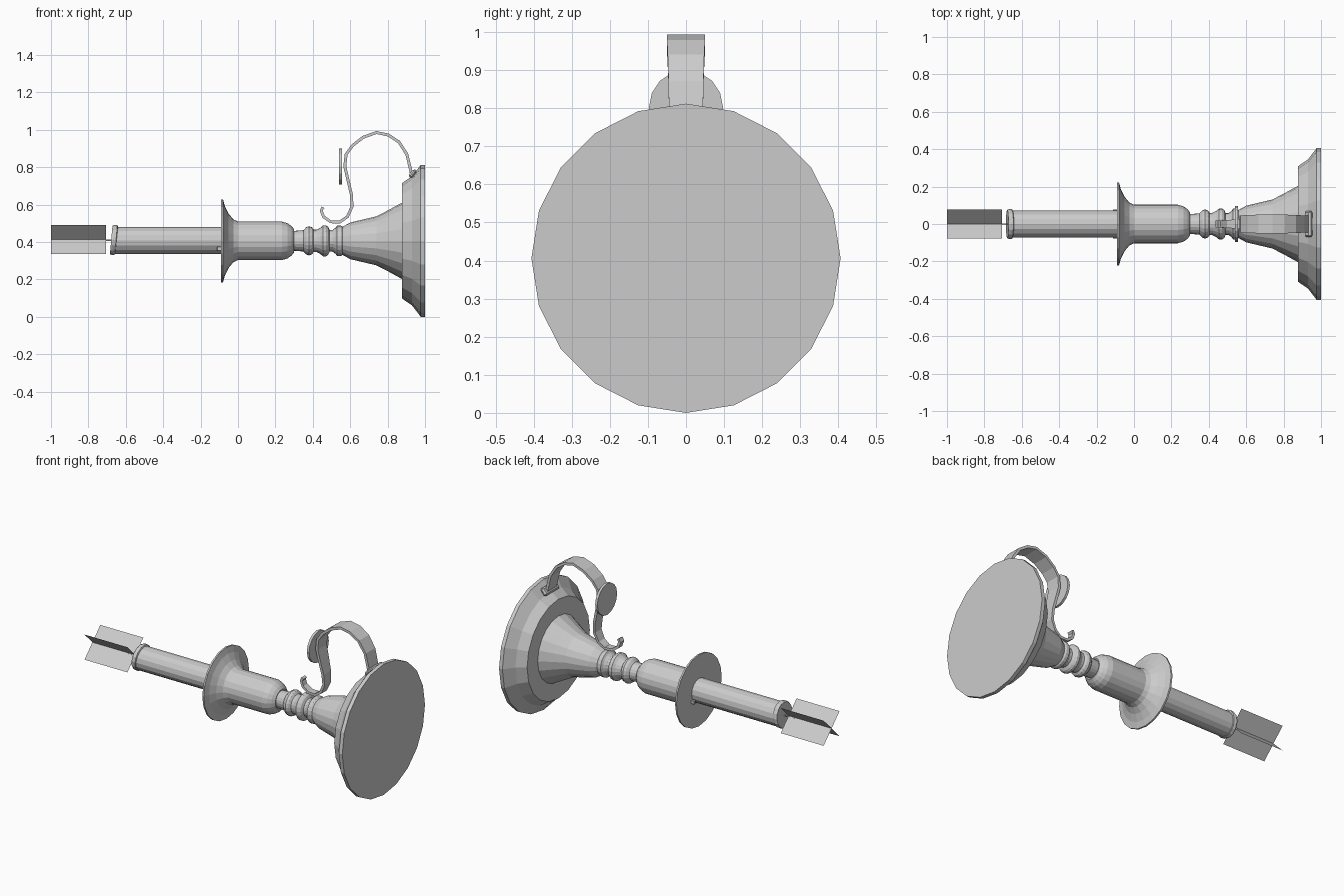
import bpy, bmesh, math
from mathutils import Vector, Matrix

if "Cube" in bpy.data.objects:
    bpy.data.objects.remove(bpy.data.objects["Cube"])

AXIS_Z = 0.406


def finish(name, bm):
    bmesh.ops.recalc_face_normals(bm, faces=bm.faces)
    me = bpy.data.meshes.new(name)
    bm.to_mesh(me)
    bm.free()
    ob = bpy.data.objects.new(name, me)
    bpy.context.collection.objects.link(ob)
    return ob


def lathe(name, profile, sides=20, z=AXIS_Z, lean=0.0):
    """Spin (x, radius) points round the long axis; lean shears rings along x."""
    bm = bmesh.new()
    rings = []
    for x, r in profile:
        rings.append([bm.verts.new((x + lean * r * math.cos(a), r * math.sin(a),
                                    z + r * math.cos(a)))
                      for a in (2 * math.pi * i / sides for i in range(sides))])
    for a, b in zip(rings, rings[1:]):
        for i in range(sides):
            j = (i + 1) % sides
            bm.faces.new((a[i], a[j], b[j], b[i]))
    bm.faces.new(rings[0])
    bm.faces.new(rings[-1])
    return finish(name, bm)


def ribbon(name, path, thick):
    """Sweep a flat strip along (x, z, half width) points."""
    bm = bmesh.new()
    loops = []
    for i, (x, z, w) in enumerate(path):
        p, q = path[max(i - 1, 0)], path[min(i + 1, len(path) - 1)]
        t = Vector((q[0] - p[0], 0, q[1] - p[1])).normalized()
        n = Vector((-t.z, 0, t.x)) * thick / 2
        c = Vector((x, 0, z))
        loops.append([bm.verts.new(c + n * s + Vector((0, w * u, 0)))
                      for s, u in ((1, 1), (1, -1), (-1, -1), (-1, 1))])
    for a, b in zip(loops, loops[1:]):
        for i in range(4):
            j = (i + 1) % 4
            bm.faces.new((a[i], a[j], b[j], b[i]))
    bm.faces.new(loops[0])
    bm.faces.new(loops[-1])
    return finish(name, bm)


def box(name, centre, size, tilt=0.0, bevel=0.0):
    bm = bmesh.new()
    m = (Matrix.Translation(centre) @ Matrix.Rotation(tilt, 4, 'Y')
         @ Matrix.Diagonal((*size, 1)))
    bmesh.ops.create_cube(bm, size=1, matrix=m)
    if bevel:
        bmesh.ops.bevel(bm, geom=bm.edges[:], offset=bevel, segments=1,
                        affect='EDGES')
    return finish(name, bm)


# Flared foot with its stepped rim
lathe("foot_rim", [(1.0, 0.406), (0.977, 0.406), (0.93, 0.345), (0.876, 0.308),
                   (0.876, 0.18)])
lathe("foot_cone", [(0.88, 0.206), (0.80, 0.162), (0.74, 0.131), (0.60, 0.098),
                    (0.55, 0.07)])

# Turned stem beads
lathe("stem", [(0.56, 0.075), (0.55, 0.082), (0.53, 0.082), (0.522, 0.07),
               (0.505, 0.058), (0.49, 0.058), (0.482, 0.075), (0.47, 0.083),
               (0.455, 0.083), (0.44, 0.07), (0.42, 0.06), (0.405, 0.06),
               (0.395, 0.073), (0.38, 0.078), (0.365, 0.073), (0.35, 0.057),
               (0.30, 0.053), (0.28, 0.053)])

# Candle cup flaring into the drip pan
lathe("cup_and_pan", [(0.295, 0.05), (0.30, 0.062), (0.285, 0.08), (0.265, 0.094),
                      (0.235, 0.103), (0.0, 0.103), (-0.025, 0.115),
                      (-0.05, 0.145), (-0.07, 0.185), (-0.08, 0.222),
                      (-0.09, 0.222)])

# Candle, melted lip, and wax drips at the pan
CZ = 0.408
lathe("candle", [(-0.05, 0.073), (-0.66, 0.073)], 16, CZ)
lathe("candle_lip", [(-0.648, 0.07), (-0.652, 0.079), (-0.667, 0.081),
                     (-0.678, 0.076), (-0.676, 0.062)], 16, CZ + 0.003, 0.09)
for s in (-1, 1):
    box("wax_drip", (-0.10, 0.071 * s, 0.363), (0.025, 0.014, 0.024), 0, 0.003)

# Wick and crossed flame blades
lathe("wick", [(-0.66, 0.004), (-0.76, 0.004)], 6, CZ)
bm = bmesh.new()
for s in (-1, 1):
    h = 0.078
    bm.faces.new([bm.verts.new((x, u * h, 0.413 + s * u * h))
                  for x, u in ((-1, -1), (-0.705, -1), (-0.705, 1), (-1, 1))])
finish("flame", bm)

# Scrolled ribbon handle
ribbon("handle", [
    (0.93, 0.755, .045), (0.917, 0.81, .045), (0.903, 0.868, .046),
    (0.86, 0.935, .048), (0.803, 0.972, .05), (0.74, 0.985, .05),
    (0.67, 0.96, .05), (0.612, 0.915, .048), (0.578, 0.868, .046),
    (0.571, 0.805, .044), (0.587, 0.735, .041), (0.606, 0.655, .036),
    (0.61, 0.59, .032), (0.585, 0.535, .028), (0.543, 0.506, .024),
    (0.495, 0.508, .021), (0.457, 0.535, .019), (0.445, 0.568, .018),
    (0.455, 0.585, .018)], 0.016)
box("handle_foot", (0.934, 0, 0.765), (0.05, 0.14, 0.025), -0.9, 0.009)

# Round thumb rest
lathe("thumb_rest", [(0.541, 0.097), (0.556, 0.097)], 16, 0.803)
